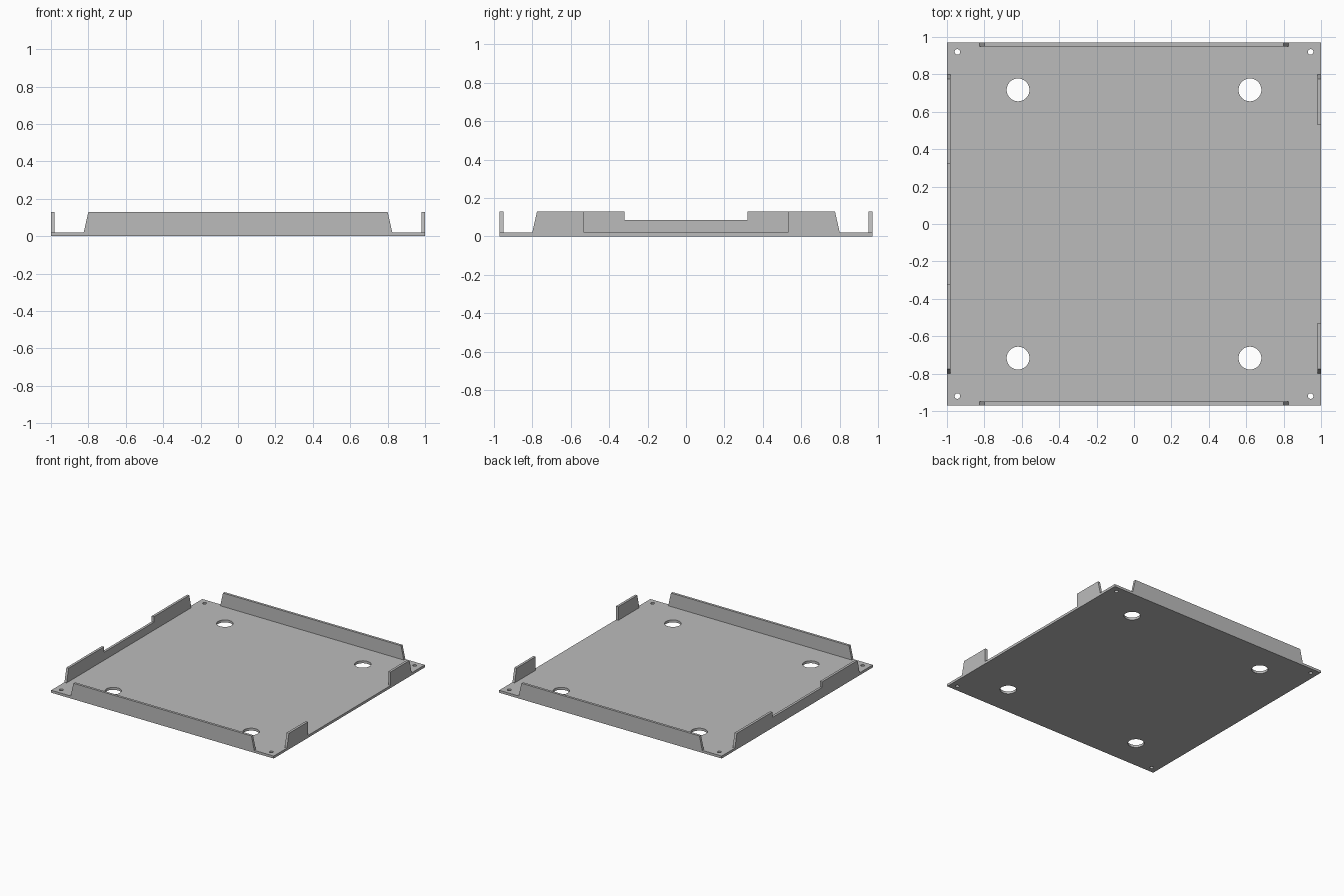
import bpy
import bmesh
from math import radians
from mathutils import Matrix, Vector

cube = bpy.data.objects.get("Cube")
if cube:
    bpy.data.objects.remove(cube, do_unlink=True)

HALF_X, HALF_Y = 1.0, 0.97   # plate half sizes
SHEET = 0.02                 # sheet thickness
TOP = 0.13                   # flange height

grey = bpy.data.materials.new("sheet grey")
grey.use_nodes = True
colour = (0.5, 0.5, 0.5, 1)
grey.diffuse_color = colour
grey.node_tree.nodes["Principled BSDF"].inputs["Base Color"].default_value = colour


def make_object(name, bm):
    bmesh.ops.recalc_face_normals(bm, faces=bm.faces)
    mesh = bpy.data.meshes.new(name)
    bm.to_mesh(mesh)
    bm.free()
    mesh.materials.append(grey)
    obj = bpy.data.objects.new(name, mesh)
    bpy.context.collection.objects.link(obj)
    return obj


def flange(name, outline, normal):
    """Stand a (distance along edge, z) outline on the plate edge facing normal."""
    n = Vector(normal)
    along = Vector((abs(n.y), abs(n.x), 0))
    edge = Vector((n.x * HALF_X, n.y * HALF_Y, 0))
    bm = bmesh.new()
    face = bm.faces.new([bm.verts.new(edge + along * a + Vector((0, 0, z)))
                         for a, z in outline])
    solid = bmesh.ops.extrude_face_region(bm, geom=[face], use_keep_orig=True)
    moved = [v for v in solid["geom"] if isinstance(v, bmesh.types.BMVert)]
    bmesh.ops.translate(bm, verts=moved, vec=-n * SHEET)
    return make_object(name, bm)


# Base plate
bm = bmesh.new()
bmesh.ops.create_cube(bm, size=1, matrix=Matrix.Translation((0, 0, SHEET / 2))
                      @ Matrix.Diagonal((2 * HALF_X, 2 * HALF_Y, SHEET, 1)))
plate = make_object("base_plate", bm)

# Large access holes and small corner screw holes
bm = bmesh.new()
for x, y, r, sides in ((0.62, 0.717, 0.061, 48), (0.944, 0.92, 0.015, 24)):
    for sx in (-1, 1):
        for sy in (-1, 1):
            bmesh.ops.create_cone(bm, cap_ends=True, segments=sides, radius1=r,
                                  radius2=r, depth=0.2,
                                  matrix=Matrix.Translation((sx * x, sy * y, 0)))
cutter = make_object("hole_cutter", bm)
cutter.hide_render = True
cut = plate.modifiers.new("holes", "BOOLEAN")
cut.operation = "DIFFERENCE"
cut.solver = "EXACT"
cut.object = cutter
bpy.ops.object.select_all(action="DESELECT")
bpy.context.view_layer.objects.active = plate
plate.select_set(True)
bpy.ops.object.modifier_apply(modifier=cut.name)
bpy.data.objects.remove(cutter, do_unlink=True)
bpy.ops.object.shade_smooth_by_angle(angle=radians(30))

# Front and back flanges with sloping ends
long_side = [(-0.825, SHEET), (0.825, SHEET), (0.8, TOP), (-0.8, TOP)]
flange("front_flange", long_side, (0, -1, 0))
flange("back_flange", long_side, (0, 1, 0))

# Side flange with a shallow central notch
flange("notched_flange",
       [(-0.8, SHEET), (0.8, SHEET), (0.775, TOP), (0.32, TOP), (0.32, 0.085),
        (-0.32, 0.085), (-0.32, TOP), (-0.775, TOP)], (-1, 0, 0))

# Opposite side: two short tabs with an open middle
for name, s in (("front_tab", -1), ("back_tab", 1)):
    flange(name, [(s * 0.53, SHEET), (s * 0.8, SHEET), (s * 0.775, TOP),
                  (s * 0.53, TOP)], (1, 0, 0))
